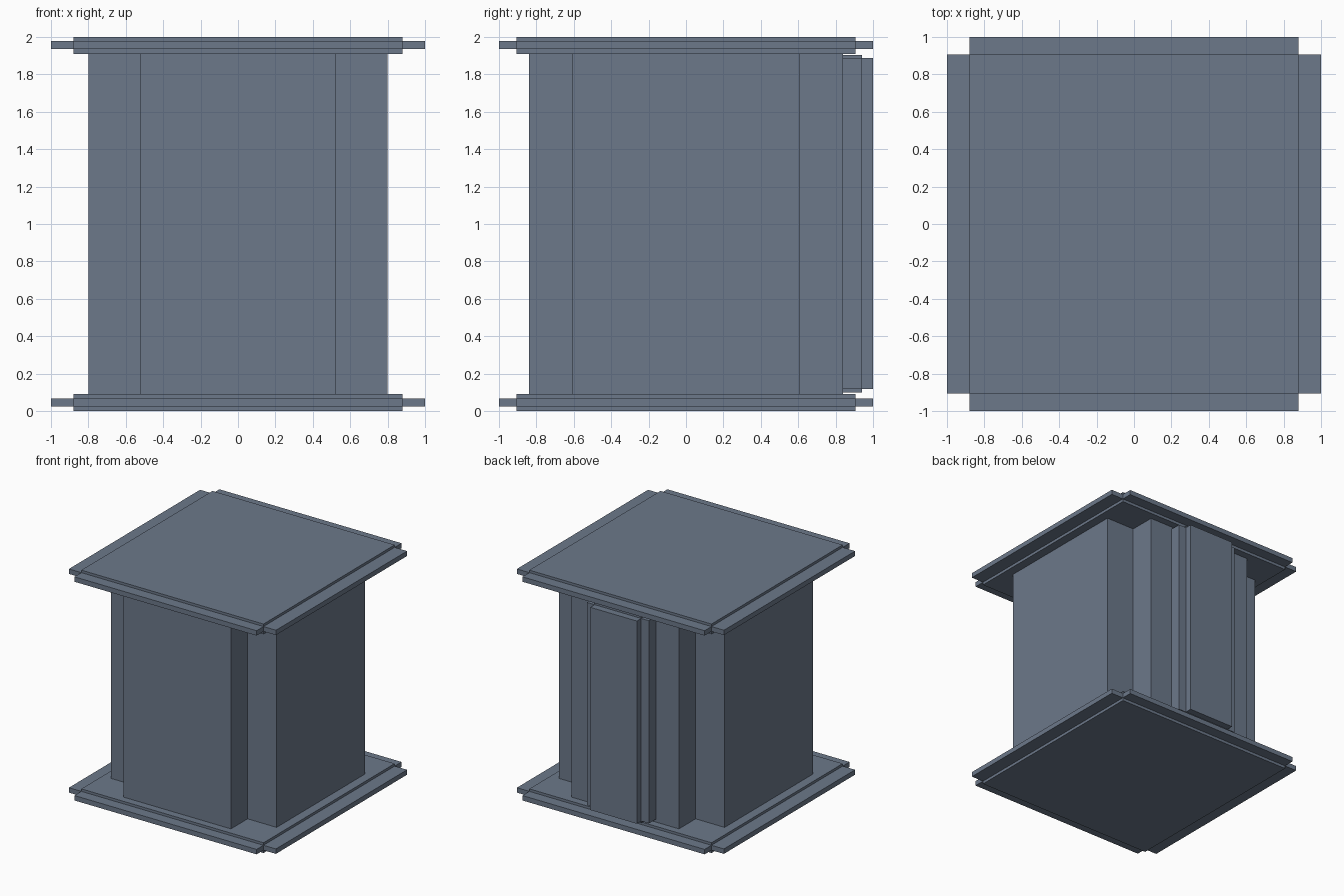
import bpy

cube = bpy.data.objects.get("Cube")
if cube:
    bpy.data.objects.remove(cube, do_unlink=True)

# Single slate colour
slate = bpy.data.materials.new("slate_blue_grey")
slate.use_nodes = True
colour = (0.15, 0.19, 0.255, 1)
slate.diffuse_color = colour
bsdf = next(n for n in slate.node_tree.nodes if n.type == "BSDF_PRINCIPLED")
bsdf.inputs["Base Color"].default_value = colour


def box(name, x, y, z):
    """Box spanning the given (low, high) range on each axis."""
    spans = (x, y, z)
    bpy.ops.mesh.primitive_cube_add(size=1, location=[(a + b) / 2 for a, b in spans])
    ob = bpy.context.object
    ob.name = name
    ob.scale = [b - a for a, b in spans]
    bpy.ops.object.transform_apply(location=False, rotation=False, scale=True)
    ob.data.materials.append(slate)
    return ob


def both(v):
    return (-v, v)


# Base and top plates: a thick core with a thinner lip on all four sides
CORE_X, CORE_Y, THICK = 0.88, 0.905, 0.09
for label, bottom in (("base", 0), ("top", 2 - THICK)):
    lip = (bottom + 0.025, bottom + 0.068)
    box(label + "_plate", both(CORE_X), both(CORE_Y), (bottom, bottom + THICK))
    for side, s in (("left", 1), ("right", -1)):
        box(f"{label}_{side}_lip", sorted((s * CORE_X, s)), both(CORE_Y), lip)
    for side, s in (("back", 1), ("front", -1)):
        box(f"{label}_{side}_lip", both(CORE_X), sorted((s * CORE_Y, s)), lip)

# Column with a cross-shaped section
shaft = (THICK, 2 - THICK)
box("column_wide", both(0.80), both(0.61), shaft)
box("column_deep", both(0.52), both(0.84), shaft)

# Stepped panel on the back
box("back_panel_core", both(0.225), (0.83, 0.94), (0.10, 1.903))
box("back_panel_wide", both(0.30), (0.83, 0.94), (0.117, 1.887))
box("back_panel_face", both(0.225), (0.94, 1.0), (0.117, 1.887))
